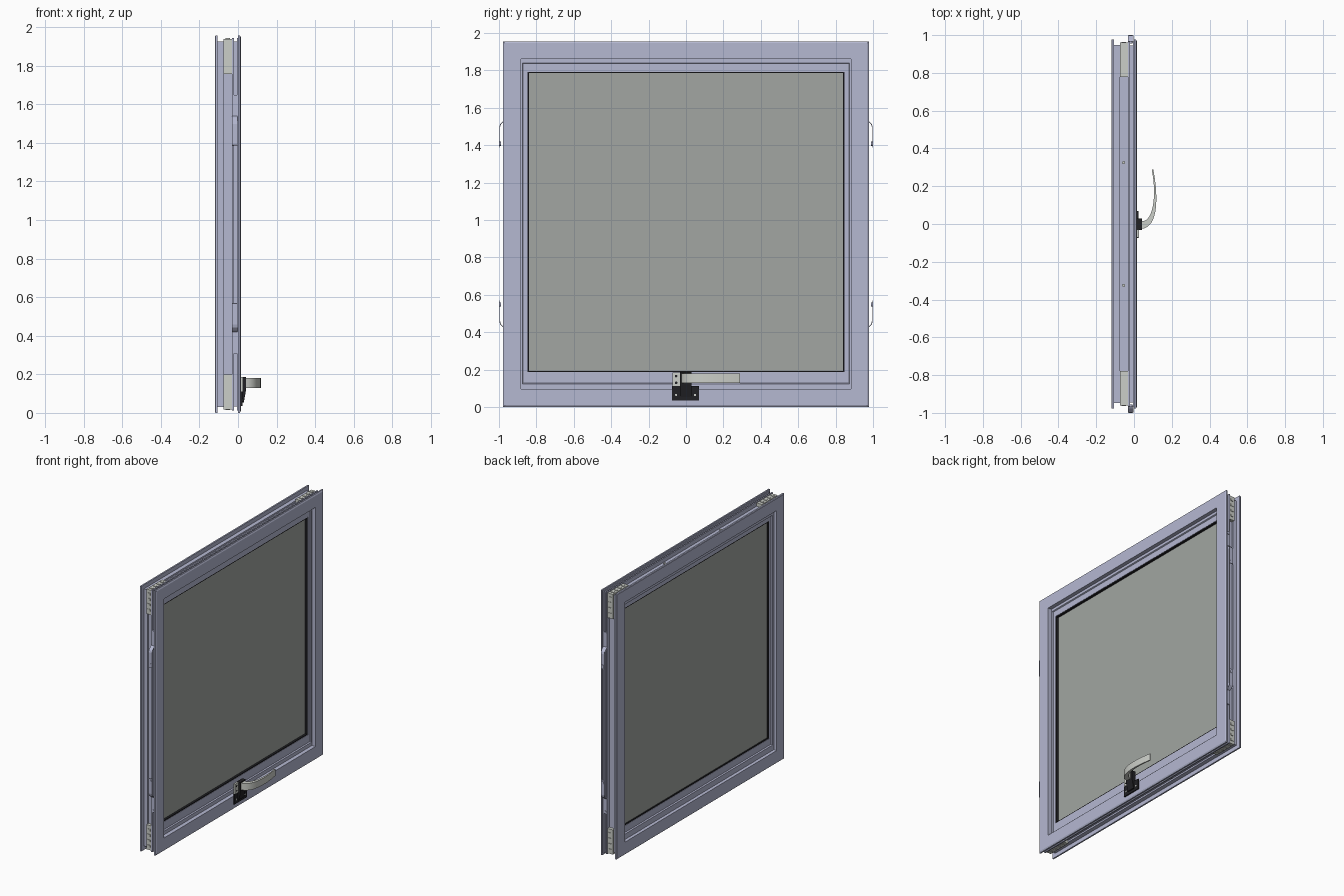
import bpy, bmesh, math
from mathutils import Vector

if "Cube" in bpy.data.objects:
    bpy.data.objects.remove(bpy.data.objects["Cube"])


def material(name, rgb):
    m = bpy.data.materials.new(name)
    m.diffuse_color = (*rgb, 1)
    m.use_nodes = True
    m.node_tree.nodes["Principled BSDF"].inputs["Base Color"].default_value = m.diffuse_color
    return m


ALU = material("lavender_aluminium", (0.46, 0.48, 0.64))
GLASS = material("grey_glass", (0.36, 0.38, 0.36))
LIGHT = material("light_metal", (0.60, 0.62, 0.58))
BLACK = material("black_plastic", (0.015, 0.015, 0.018))
H = 1.956          # frame height and width
HY = H / 2


def finish(name, verts, faces, mat):
    me = bpy.data.meshes.new(name)
    bm = bmesh.new()
    vs = [bm.verts.new(v) for v in verts]
    for f in faces:
        bm.faces.new([vs[i] for i in f])
    bmesh.ops.recalc_face_normals(bm, faces=bm.faces)
    bm.to_mesh(me)
    bm.free()
    ob = bpy.data.objects.new(name, me)
    bpy.context.collection.objects.link(ob)
    me.materials.append(mat)
    return ob


def prism(name, pts, axis, lo, hi, mat):
    """Extrude a 2D outline along x (pts = y,z), y (pts = x,z) or z (pts = x,y)."""
    def place(p, t):
        v = list(p)
        v.insert(axis, t)
        return v
    n = len(pts)
    verts = [place(p, lo) for p in pts] + [place(p, hi) for p in pts]
    faces = [list(range(n)), list(range(n, 2 * n))]
    faces += [[i, (i + 1) % n, n + (i + 1) % n, n + i] for i in range(n)]
    return finish(name, verts, faces, mat)


def box(name, x, y, z, mat):
    return prism(name, [(x[0], y[0]), (x[1], y[0]), (x[1], y[1]), (x[0], y[1])], 2, z[0], z[1], mat)


def disc(name, centre, radius, axis, lo, hi, mat):
    pts = [(centre[0] + radius * math.cos(a * math.pi / 8),
            centre[1] + radius * math.sin(a * math.pi / 8)) for a in range(16)]
    return prism(name, pts, axis, lo, hi, mat)


def mitred_ring(name, profile, outer, inner, mat):
    """Sweep profile (x, t) round a rectangle; t blends outer to inner (half_y, z0, z1)."""
    verts, faces, n = [], [], len(profile)
    for sy, top in ((-1, 0), (1, 0), (1, 1), (-1, 1)):
        for x, t in profile:
            hy, z0, z1 = [a + (b - a) * t for a, b in zip(outer, inner)]
            verts.append((x, sy * hy, z1 if top else z0))
    for c in range(4):
        d = (c + 1) % 4
        for i in range(n):
            j = (i + 1) % n
            faces.append([c * n + i, c * n + j, d * n + j, d * n + i])
    return finish(name, verts, faces, mat)


# outer frame with flanges and perimeter channels (t is the inset in units)
frame_profile = [(-0.12, 0.004), (-0.116, 0), (-0.105, 0), (-0.105, 0.03), (-0.075, 0.03),
                 (-0.075, 0.042), (-0.032, 0.042), (-0.032, 0.012), (-0.022, 0.012),
                 (-0.022, 0.032), (-0.006, 0.032), (-0.006, 0.012), (0.0, 0.012), (0.0, 0),
                 (0.010, 0), (0.015, 0.010), (0.015, 0.096), (-0.02, 0.096),
                 (-0.05, 0.098), (-0.09, 0.098), (-0.12, 0.093)]
mitred_ring("outer_frame", frame_profile, (HY, 0, H), (HY - 1, 1, H - 1), ALU)

# glazing bead, gasket and glass
REBATE, OPENING = (0.884, 0.095, 1.861), (0.847, 0.187, 1.793)
bead_profile = [(-0.014, 0), (-0.014, 0.3), (-0.022, 0.36), (-0.022, 1),
                (-0.085, 1), (-0.085, 0.45), (-0.1, 0.45), (-0.1, 0)]
mitred_ring("glazing_bead", bead_profile, REBATE, OPENING, ALU)
hy, z0, z1 = OPENING
for name, lo, hi in (("inner_gasket", -0.042, -0.024), ("outer_gasket", -0.083, -0.073)):
    mitred_ring(name, [(lo, 0), (hi, 0), (hi, 1), (lo, 1)],
                (hy + 0.002, z0 - 0.002, z1 + 0.002), (hy - 0.007, z0 + 0.007, z1 - 0.007), BLACK)
box("glass_pane", (-0.075, -0.040), (-hy, hy), (z0, z1), GLASS)

# corner keys with raised ribs, one in each corner of the channel
for sy in (-1, 1):
    for sz in (-1, 1):
        def at(a, b):
            """Corner-relative insets to y, z."""
            return (sy * (HY - a), HY + sz * (HY - b))
        key = [(.018, .018), (.2, .018), (.2, .05), (.05, .05), (.05, .2), (.018, .2)]
        prism("corner_key", [at(*p) for p in key], 0, -0.075, -0.032, LIGHT)
        for k in range(4):
            s = 0.04 + k * 0.04
            rib = [(s, .014), (s + .015, .014), (s + .015, .02), (s, .02)]
            prism("corner_key_rib", [at(*p) for p in rib], 0, -0.065, -0.042, LIGHT)
            prism("corner_key_rib", [at(b, a) for a, b in rib], 0, -0.065, -0.042, LIGHT)

# spring clips and their screws on both jambs
clip_line = [(.966, .67), (.966, .56), (.978, .552), (.994, .535), (.998, .52), (.998, .41)]
for sy in (-1, 1):
    for sz in (-1, 1):
        outline = clip_line + [(y - .004, z - .002) for y, z in reversed(clip_line)]
        prism("spring_clip", [(sy * y, HY + sz * z) for y, z in outline], 0, -0.032, -0.003, ALU)
        for z, depth in ((.66, .969), (.43, 1.0)):
            y = sorted((sy * .955, sy * depth)) if z > .5 else sorted((sy * .99, sy * depth))
            disc("clip_screw", (-0.018, HY + sz * z), 0.011, 1, y[0], y[1], ALU)

# fixing screws in the head and sill channels
for y in (-0.325, 0.325):
    for zlo, zhi in ((0.034, 0.045), (H - 0.045, H - 0.034)):
        disc("fixing_screw", (-0.055, y), 0.008, 2, zlo, zhi, LIGHT)

# handle base, neck and bracket
box("handle_base", (0.014, 0.023), (-0.075, 0.07), (0.035, 0.112), BLACK)
prism("handle_neck", [(0.014, .05), (.030, .055), (.042, .12), (.042, .187), (.014, .187)],
      1, -0.032, 0.030, BLACK)
box("handle_bracket", (0.012, 0.026), (-0.072, -0.030), (0.112, 0.185), LIGHT)
for z in (0.13, 0.166):
    disc("bracket_hole", (-0.053, z), 0.007, 0, 0.025, 0.027, BLACK)
for y in (-0.053, 0.048):
    disc("base_screw", (y, 0.065), 0.006, 0, 0.022, 0.025, LIGHT)

# curved lever: a tapering blade along a smooth centre line
ctrl = [Vector(p) for p in ((0.038, -0.005), (0.122, -0.005), (0.122, 0.17), (0.098, 0.288))]
left, right = [], []
N = 20
for i in range(N + 1):
    t = i / N
    u = 1 - t
    p = ctrl[0]*u**3 + 3*ctrl[1]*u*u*t + 3*ctrl[2]*u*t*t + ctrl[3]*t**3
    d = (ctrl[1]-ctrl[0])*u*u + 2*(ctrl[2]-ctrl[1])*u*t + (ctrl[3]-ctrl[2])*t*t
    w = 0.004 + 0.017 * u ** 2
    side = Vector((-d.y, d.x)).normalized() * w
    left.append(tuple(p + side))
    right.append(tuple(p - side))
lever = prism("handle_lever", left + right[::-1], 2, 0.130, 0.180, LIGHT)
bpy.context.view_layer.objects.active = lever
lever.select_set(True)
bpy.ops.object.shade_smooth_by_angle(angle=math.radians(35))
